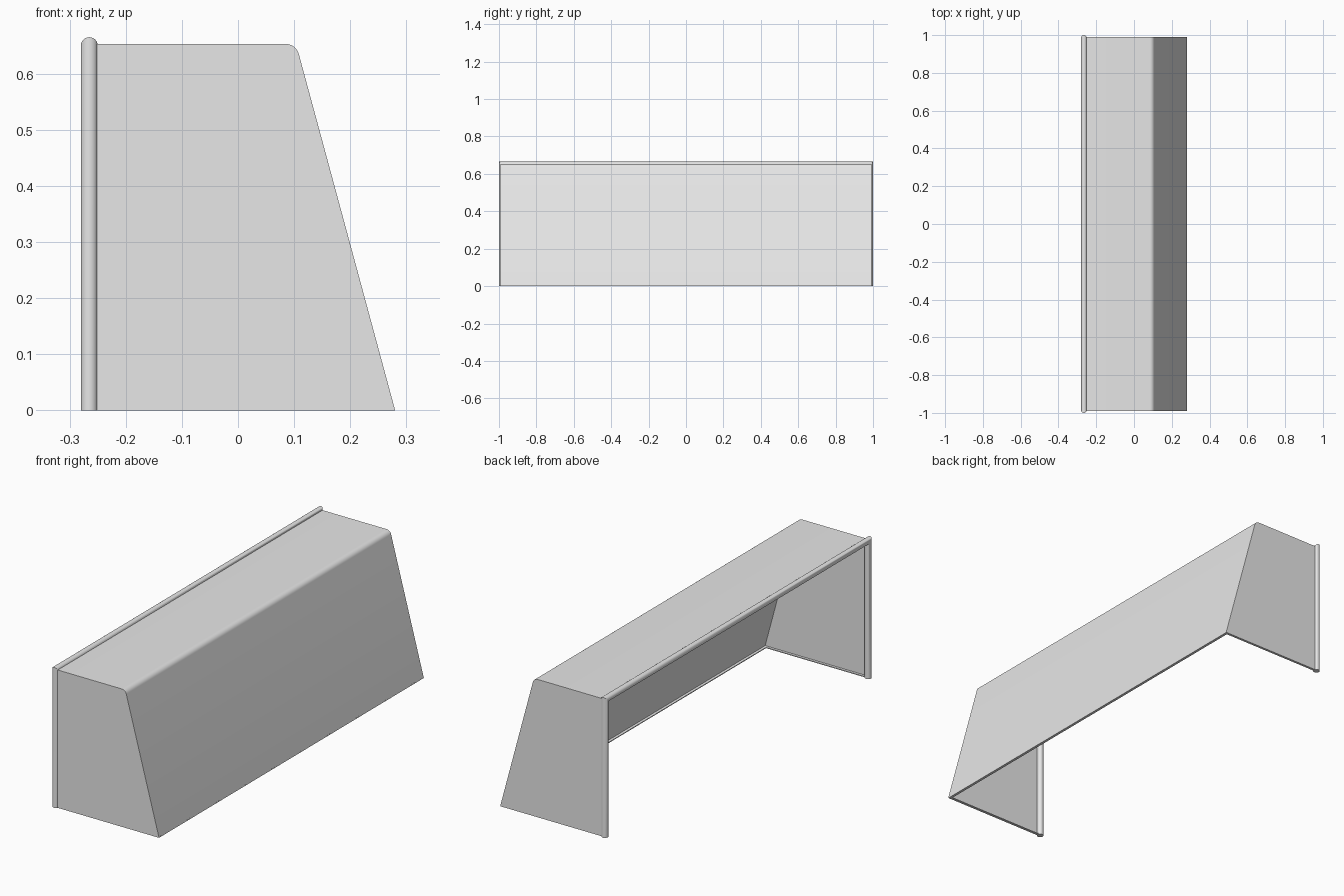
import bpy, bmesh, math

if "Cube" in bpy.data.objects:
    bpy.data.objects.remove(bpy.data.objects["Cube"])

mat = bpy.data.materials.new("light_grey")
mat.diffuse_color = (0.8, 0.8, 0.8, 1)
mat.use_nodes = True
mat.node_tree.nodes["Principled BSDF"].inputs["Base Color"].default_value = mat.diffuse_color


def make(name, bm, angle=40):
    bmesh.ops.recalc_face_normals(bm, faces=bm.faces)
    me = bpy.data.meshes.new(name)
    bm.to_mesh(me)
    bm.free()
    ob = bpy.data.objects.new(name, me)
    bpy.context.collection.objects.link(ob)
    me.materials.append(mat)
    bpy.ops.object.select_all(action='DESELECT')
    ob.select_set(True)
    bpy.context.view_layer.objects.active = ob
    bpy.ops.object.shade_smooth_by_angle(angle=math.radians(angle))
    return ob


def box(name, x0, x1, y0, y1, z0, z1):
    bm = bmesh.new()
    bmesh.ops.create_cube(bm, size=1)
    for v in bm.verts:
        v.co = ((x0 + x1) / 2 + v.co.x * (x1 - x0),
                (y0 + y1) / 2 + v.co.y * (y1 - y0),
                (z0 + z1) / 2 + v.co.z * (z1 - z0))
    make(name, bm)


# Goal posts and crossbar: one round tube with mitred corners
X, Y, Z, R, N = -0.265, 0.985, 0.65, 0.015, 24
bm = bmesh.new()
rings = [[], [], [], []]
for i in range(N):
    a = 2 * math.pi * i / N
    c, s = R * math.cos(a), R * math.sin(a)
    for ring, (y, z) in zip(rings, [(-Y + s, 0), (-Y + s, Z - s), (Y - s, Z - s), (Y - s, 0)]):
        ring.append(bm.verts.new((X + c, y, z)))
for r0, r1 in zip(rings, rings[1:]):
    for i in range(N):
        j = (i + 1) % N
        bm.faces.new((r0[i], r0[j], r1[j], r1[i]))
bm.faces.new(rings[0])
bm.faces.new(rings[3])
make("posts_and_crossbar", bm)

# Net: side profile with a rounded top-back corner
YN, ZT, CR = 0.991, 0.653, 0.025
tilt = math.atan2(0.64, 0.173)              # slope of the back panel
corner = 0.28 - ZT / math.tan(tilt)         # unrounded corner position
cx = corner - CR * math.tan(tilt / 2)
profile = [(X, ZT)]
for i in range(9):
    a = math.pi / 2 - tilt * i / 8
    profile.append((cx + CR * math.cos(a), ZT - CR + CR * math.sin(a)))
profile.append((0.28, 0))

# Top and back panel
bm = bmesh.new()
left = [bm.verts.new((x, -YN, z)) for x, z in profile]
right = [bm.verts.new((x, YN, z)) for x, z in profile]
for i in range(len(profile) - 1):
    bm.faces.new((left[i], left[i + 1], right[i + 1], right[i]))
ob = make("top_and_back_net", bm)
if ob.data.polygons[0].normal.z < 0:
    ob.data.flip_normals()

# Side panels and their ground strips
for side, s in (("left", -1), ("right", 1)):
    bm = bmesh.new()
    bm.faces.new([bm.verts.new((x, s * YN, z)) for x, z in profile + [(X, 0)]])
    ob = make(side + "_side_net", bm)
    if ob.data.polygons[0].normal.y * s < 0:
        ob.data.flip_normals()
    y0, y1 = sorted((s * (YN - 0.012), s * YN))
    box(side + "_ground_strip", X, 0.278, y0, y1, 0, 0.004)

# Back ground strip
box("back_ground_strip", 0.266, 0.279, -YN, YN, 0, 0.004)
